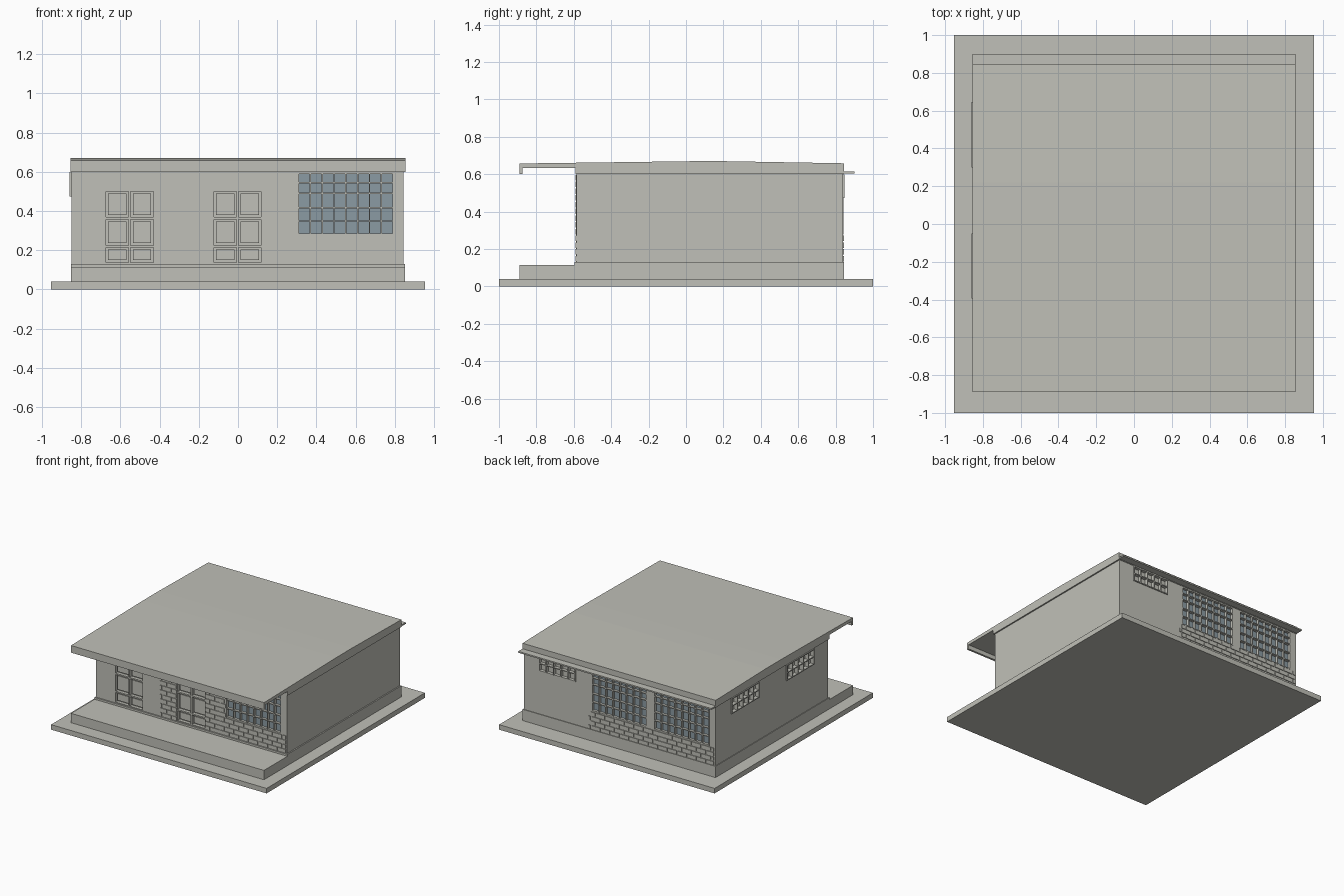
import bpy
import bmesh

if "Cube" in bpy.data.objects:
    bpy.data.objects.remove(bpy.data.objects["Cube"])


def material(name, rgb):
    m = bpy.data.materials.new(name)
    m.diffuse_color = (*rgb, 1)
    m.use_nodes = True
    m.node_tree.nodes["Principled BSDF"].inputs["Base Color"].default_value = m.diffuse_color
    return m


CONCRETE = material("concrete_grey", (0.53, 0.53, 0.48))
GLASS = material("window_blue", (0.26, 0.33, 0.37))


def finish(name, bm, mat):
    bmesh.ops.recalc_face_normals(bm, faces=bm.faces)
    mesh = bpy.data.meshes.new(name)
    bm.to_mesh(mesh)
    bm.free()
    mesh.materials.append(mat)
    ob = bpy.data.objects.new(name, mesh)
    bpy.context.collection.objects.link(ob)
    return ob


def boxes(name, items, mat=CONCRETE):
    """One object from (x0, x1, y0, y1, z0, z1) boxes."""
    bm = bmesh.new()
    for x0, x1, y0, y1, z0, z1 in items:
        vs = bmesh.ops.create_cube(bm, size=1)["verts"]
        for v in vs:
            v.co = (x0 + (v.co.x + 0.5) * (x1 - x0),
                    y0 + (v.co.y + 0.5) * (y1 - y0),
                    z0 + (v.co.z + 0.5) * (z1 - z0))
    return finish(name, bm, mat)


def extrude_x(name, profile, half):
    """Side profile in (y, z), swept across the width."""
    bm = bmesh.new()
    face = bm.faces.new([bm.verts.new((-half, y, z)) for y, z in profile])
    new = bmesh.ops.extrude_face_region(bm, geom=[face])["geom"]
    bmesh.ops.translate(bm, vec=(2 * half, 0, 0),
                        verts=[g for g in new if isinstance(g, bmesh.types.BMVert)])
    return finish(name, bm, CONCRETE)


FRONT, BACK, LEFT = -0.585, 0.84, -0.848


def on_wall(side, u0, u1, z0, z1, d0, d1):
    """Box on a wall: u along it, d outward from its surface."""
    if side == "front":
        return (u0, u1, FRONT - d1, FRONT - d0, z0, z1)
    if side == "back":
        return (u0, u1, BACK + d0, BACK + d1, z0, z1)
    return (LEFT - d1, LEFT - d0, u0, u1, z0, z1)


# ground slab, plinth with porch, roof with front lip, rear ledge
boxes("ground_slab", [(-0.953, 0.953, -1, 1, 0, 0.04)])
extrude_x("plinth", [(-0.89, 0.04), (0.845, 0.04), (0.845, 0.13), (-0.595, 0.13),
                     (-0.595, 0.115), (-0.89, 0.115)], 0.853)
extrude_x("roof", [(-0.89, 0.6), (-0.873, 0.6), (-0.873, 0.633), (-0.592, 0.633),
                   (-0.592, 0.6), (0.845, 0.6), (0.845, 0.658), (0.22, 0.669),
                   (0.02, 0.669), (-0.89, 0.657)], 0.854)
boxes("rear_ledge", [(-0.854, 0.854, 0.84, 0.9, 0.603, 0.614)])

# openings: side, start, end
BIG = [("front", 0.305, 0.795), ("back", -0.245, 0.245), ("back", -0.795, -0.305)]
SMALL = [("back", 0.385, 0.711), ("left", 0.30, 0.645), ("left", -0.395, -0.05)]
DOORS = [-0.5525, -0.0025]
BIG_ROWS = [0.277, 0.349, 0.416, 0.49, 0.543, 0.595]
SMALL_ROWS = [0.473, 0.536, 0.598]
DOOR_W, DOOR_TOP, DEEP = 0.127, 0.52, 0.025

# walls with recessed openings
walls = boxes("walls", [(LEFT, 0.843, FRONT, BACK, 0.12, 0.61)])
cuts = [on_wall(s, a, b, BIG_ROWS[0], BIG_ROWS[-1], -DEEP, 0.05) for s, a, b in BIG]
cuts += [on_wall(s, a, b, SMALL_ROWS[0], SMALL_ROWS[-1], -DEEP, 0.05) for s, a, b in SMALL]
cuts += [on_wall("front", c - DOOR_W, c + DOOR_W, 0.131, DOOR_TOP, -DEEP, 0.05) for c in DOORS]
cutter = boxes("opening_cutter", cuts)
cutter.hide_render = True
cutter.hide_viewport = True
mod = walls.modifiers.new("openings", "BOOLEAN")
mod.object = cutter
mod.operation = "DIFFERENCE"
mod.solver = "EXACT"


def window(name, side, a, b, rows, cols, out, mat):
    h = 0.0035
    bars = []
    for i in range(cols + 1):
        u = a + h + (b - a - 2 * h) * i / cols
        bars.append(on_wall(side, u - h, u + h, rows[0], rows[-1], -DEEP, out))
    for z in rows:
        z = min(max(z, rows[0] + h), rows[-1] - h)
        bars.append(on_wall(side, a, b, z - h, z + h, -DEEP, out - 0.001))
    boxes(name + "_bars", bars)
    boxes(name + "_panes", [on_wall(side, a, b, rows[0], rows[-1], -DEEP, -DEEP + 0.006)], mat)


for i, (s, a, b) in enumerate(BIG):
    window(f"large_window_{i}", s, a, b, BIG_ROWS, 8, 0.003, GLASS)
for i, (s, a, b) in enumerate(SMALL):
    window(f"small_window_{i}", s, a, b, SMALL_ROWS, 5, 0.012 if s == "left" else 0.008, CONCRETE)

# double doors: stiles and rails around raised panels
PANELS = [(0.138, 0.214), (0.225, 0.357), (0.368, 0.50)]
for i, c in enumerate(DOORS):
    frame, panels = [], []
    for u0, u1 in ((c - DOOR_W, c - DOOR_W + 0.006), (c - 0.005, c + 0.005),
                   (c + DOOR_W - 0.006, c + DOOR_W)):
        frame.append(on_wall("front", u0, u1, 0.131, DOOR_TOP, -DEEP, 0.002))
    for z0, z1 in ((0.131, 0.138), (0.214, 0.225), (0.357, 0.368), (0.50, DOOR_TOP)):
        frame.append(on_wall("front", c - DOOR_W, c + DOOR_W, z0, z1, -DEEP, 0.001))
    for u0, u1 in ((c - 0.121, c - 0.005), (c + 0.005, c + 0.121)):
        for z0, z1 in PANELS:
            panels.append(on_wall("front", u0 + 0.011, u1 - 0.011, z0 + 0.011, z1 - 0.011,
                                  -DEEP, -0.012))
    boxes(f"door_frame_{i}", frame)
    boxes(f"door_panels_{i}", panels)

# brick cladding in running bond, clipped to the spans of each course
PITCH, COURSE, JOINT = 0.085, 0.47 / 13, 0.007


def course(side, row, spans):
    z = 0.13 + row * COURSE
    out = []
    for a, b in spans:
        for k in range(-14, 14):
            u = k * PITCH + (row % 2) * PITCH / 2
            u0, u1 = max(u, a), min(u + PITCH - JOINT, b)
            if u1 - u0 > 0.012:
                out.append(on_wall(side, u0, u1, z + JOINT / 2, z + COURSE - JOINT / 2,
                                   -0.002, 0.006))
    return out


front, back = [], []
for row in range(13):
    if row < 4:
        front += course("front", row, [(-0.275, -0.13), (0.125, 0.835)])
        back += course("back", row, [(-0.835, 0.27 - 0.02 * (row % 2))])
    elif row < 11:
        front += course("front", row, [(-0.275, -0.13), (0.125, 0.304)])
    else:
        front += course("front", row, [(-0.275, 0.304)])
boxes("front_bricks", front)
boxes("back_bricks", back)
